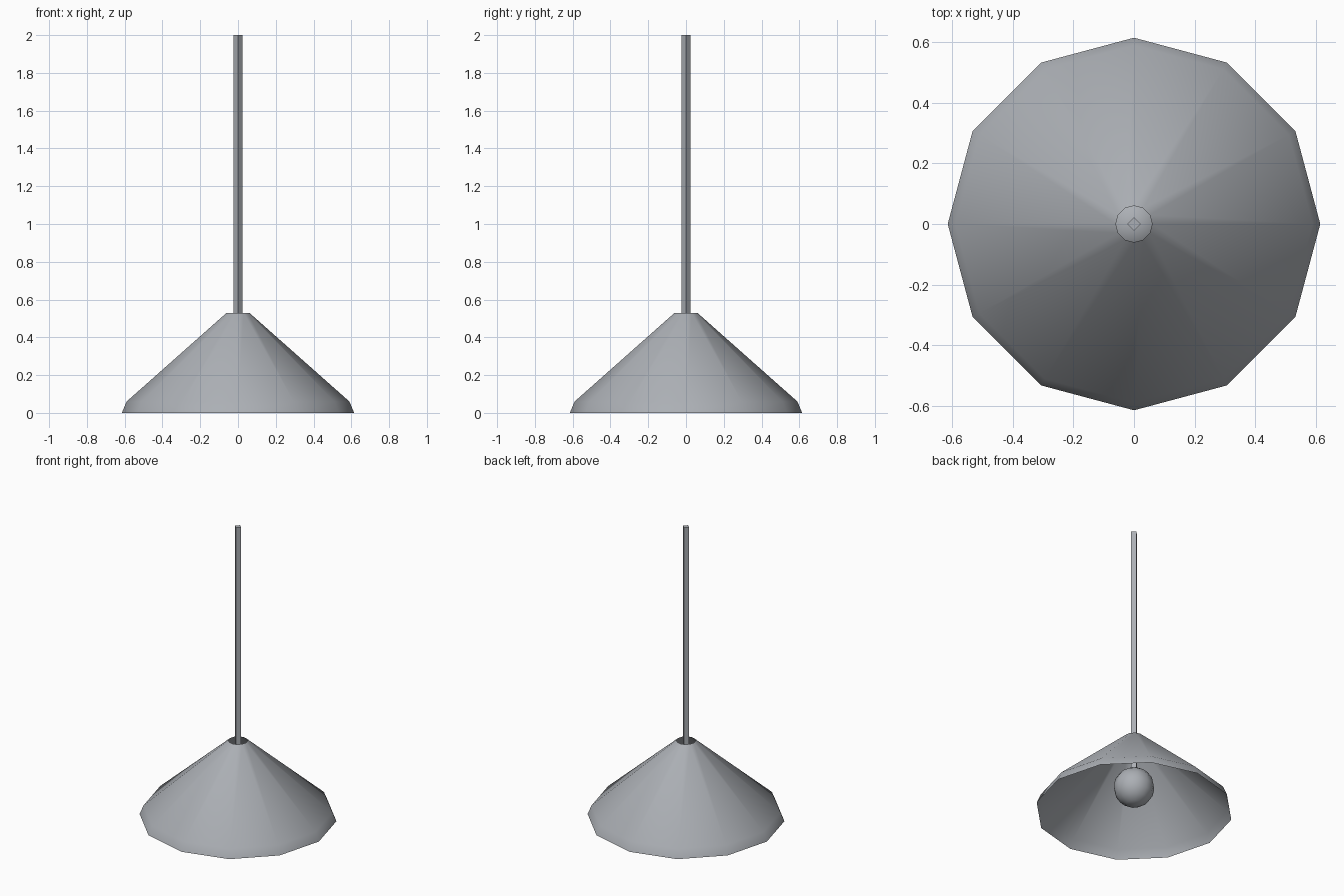
import bpy
import math

cube = bpy.data.objects.get("Cube")
if cube:
    bpy.data.objects.remove(cube, do_unlink=True)

grey = bpy.data.materials.new("lamp_grey")
grey.use_nodes = True
colour = (0.41, 0.43, 0.46, 1)
grey.diffuse_color = colour
grey.node_tree.nodes["Principled BSDF"].inputs["Base Color"].default_value = colour


def finish(obj, name, angle=30):
    obj.name = name
    obj.data.materials.append(grey)
    bpy.ops.object.select_all(action="DESELECT")
    obj.select_set(True)
    bpy.context.view_layer.objects.active = obj
    bpy.ops.object.shade_smooth_by_angle(angle=math.radians(angle))


def lathe(name, profile, sides):
    """Open sheet turned around z from (radius, height) points, bottom to top."""
    verts = [(r * math.cos(2 * math.pi * i / sides),
              r * math.sin(2 * math.pi * i / sides), z)
             for r, z in profile for i in range(sides)]
    faces = []
    for ring in range(len(profile) - 1):
        for i in range(sides):
            a, b = ring * sides + i, ring * sides + (i + 1) % sides
            faces.append((a, b, b + sides, a + sides))
    mesh = bpy.data.meshes.new(name)
    mesh.from_pydata(verts, [], faces)
    obj = bpy.data.objects.new(name, mesh)
    bpy.context.collection.objects.link(obj)
    finish(obj, name)


# Conical shade: single sheet, open below and around the rod
lathe("shade", [(0.615, 0), (0.59, 0.06), (0.06, 0.53)], 12)

# Square hanging rod, down to the bulb
rod_bottom, rod_top = 0.28, 2.0
bpy.ops.mesh.primitive_cylinder_add(
    vertices=4, radius=0.023, depth=rod_top - rod_bottom,
    location=(0, 0, (rod_bottom + rod_top) / 2))
finish(bpy.context.object, "hanging_rod")

# Round bulb
bpy.ops.mesh.primitive_uv_sphere_add(
    segments=12, ring_count=8, radius=0.128, location=(0, 0, 0.17))
finish(bpy.context.object, "bulb", 40)
